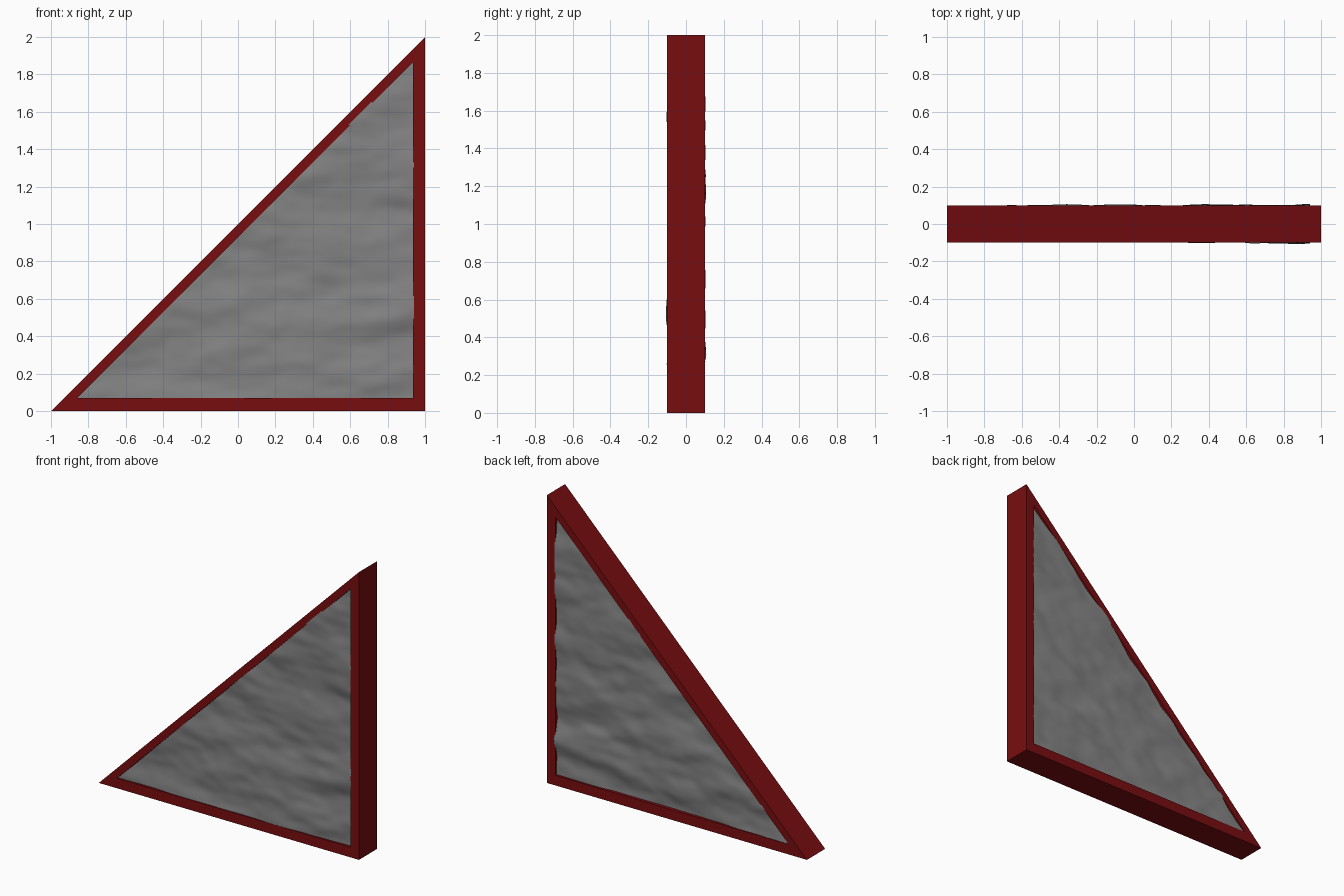
import bpy
import bmesh
from mathutils import Vector, noise

cube = bpy.data.objects.get("Cube")
if cube:
    bpy.data.objects.remove(cube, do_unlink=True)


def material(name, colour):
    mat = bpy.data.materials.new(name)
    mat.use_nodes = True
    mat.diffuse_color = colour
    bsdf = mat.node_tree.nodes["Principled BSDF"]
    bsdf.inputs["Base Color"].default_value = colour
    bsdf.inputs["Roughness"].default_value = 0.8
    return mat


def add_object(name, bm, mat):
    bmesh.ops.recalc_face_normals(bm, faces=bm.faces)
    mesh = bpy.data.meshes.new(name)
    bm.to_mesh(mesh)
    bm.free()
    mesh.materials.append(mat)
    obj = bpy.data.objects.new(name, mesh)
    bpy.context.collection.objects.link(obj)
    return obj


red = material("dark red paint", (0.19, 0.004, 0.005, 1))
grey = material("grey stone", (0.23, 0.23, 0.23, 1))

# Triangular frame: a mitred ring between two right triangles, extruded in depth
HALF = 0.1
OUTER = [(-1, 0), (1, 0), (1, 2)]
INNER = [(-0.86, 0.07), (0.935, 0.07), (0.935, 1.865)]
bm = bmesh.new()
outer = [bm.verts.new((x, -HALF, z)) for x, z in OUTER]
inner = [bm.verts.new((x, -HALF, z)) for x, z in INNER]
for i in range(3):
    j = (i + 1) % 3
    bm.faces.new((outer[i], outer[j], inner[j], inner[i]))
ring = bmesh.ops.extrude_face_region(bm, geom=bm.faces[:], use_keep_orig=True)
moved = [g for g in ring["geom"] if isinstance(g, bmesh.types.BMVert)]
bmesh.ops.translate(bm, verts=moved, vec=(0, 2 * HALF, 0))
add_object("triangle_frame", bm, red)


# Rough stone infill: wide, flat ledges with finer chips
def stone_depth(x, z, seed):
    warp = 0.35 * noise.noise(Vector((x * 2, z * 2, seed + 9)))
    ledges = noise.noise(Vector((x * 1.1 + warp, z * 5 + warp, seed)))
    chips = noise.noise(Vector((x * 4 + warp, z * 9 + warp * 3, seed + 4)))
    grain = noise.noise(Vector((x * 9, z * 16, seed + 7)))
    depth = 0.09 + 0.02 * ledges + 0.012 * chips + 0.004 * grain
    return min(max(depth, 0.065), 0.115)


def stone_face(name, side, seed):
    bm = bmesh.new()
    bmesh.ops.create_grid(bm, x_segments=110, y_segments=110, size=0.905)
    for v in bm.verts:
        v.co = Vector((v.co.x + 0.035, 0, v.co.y + 0.965))
    # Trim the square along the sloping side
    bmesh.ops.bisect_plane(bm, geom=bm.verts[:] + bm.edges[:] + bm.faces[:],
                           plane_co=(0, 0, 0.94), plane_no=(-1, 0, 1),
                           clear_outer=True)
    for v in bm.verts:
        v.co.y = side * stone_depth(v.co.x, v.co.z, seed)
    for f in bm.faces:
        f.smooth = True
    obj = add_object(name, bm, grey)
    # Face the surface outwards
    if obj.data.polygons[0].normal.y * side < 0:
        obj.data.flip_normals()


stone_face("stone_front", -1, 3.3)
stone_face("stone_back", 1, 21.7)
